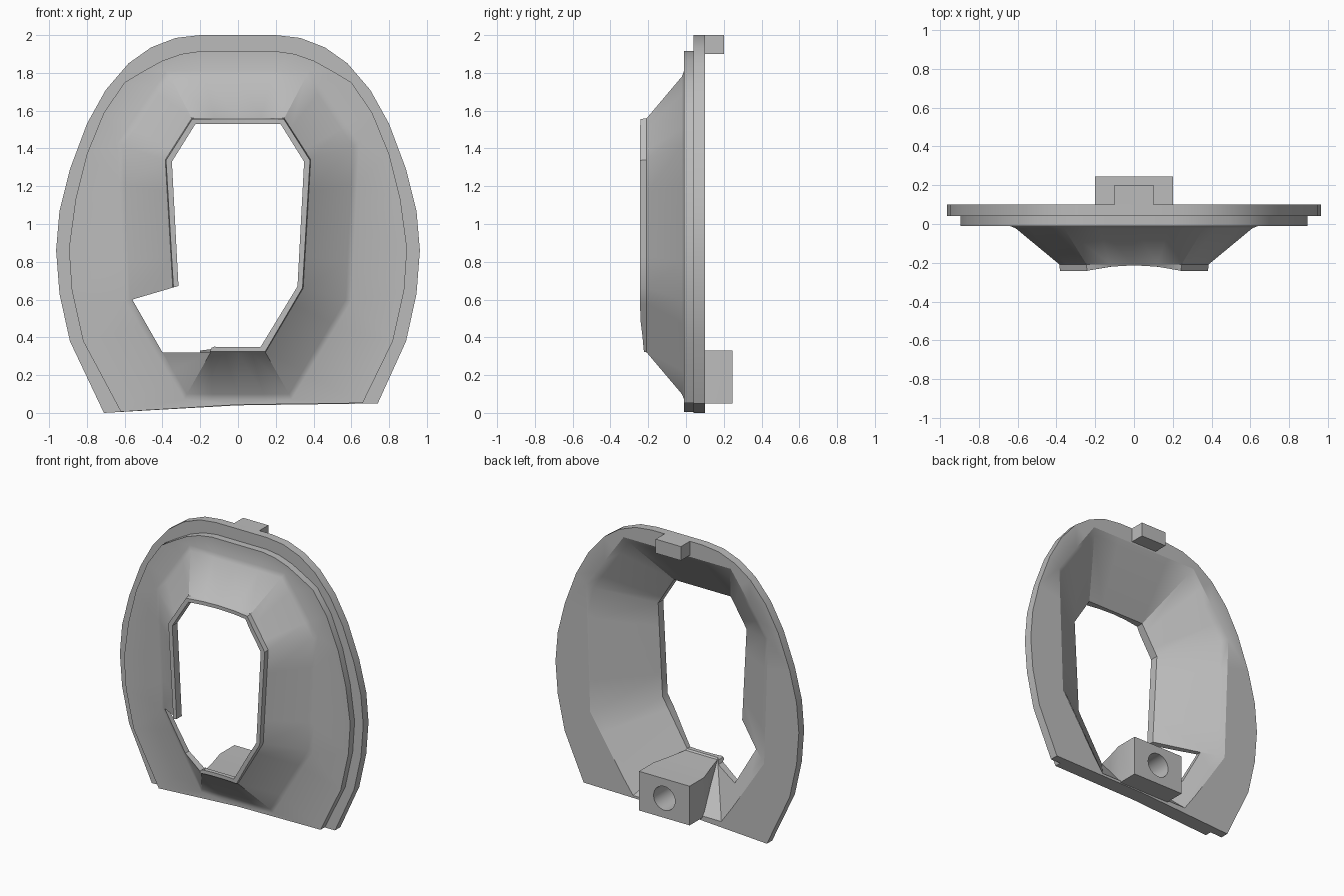
import bpy, bmesh, math
from mathutils import Vector

cube = bpy.data.objects.get("Cube")
if cube:
    bpy.data.objects.remove(cube, do_unlink=True)

grey = bpy.data.materials.new("plain grey")
grey.use_nodes = True
grey.diffuse_color = (0.5, 0.5, 0.5, 1)
grey.node_tree.nodes["Principled BSDF"].inputs["Base Color"].default_value = (0.5, 0.5, 0.5, 1)


def finish(bm, name):
    bmesh.ops.recalc_face_normals(bm, faces=bm.faces[:])
    mesh = bpy.data.meshes.new(name)
    bm.to_mesh(mesh)
    bm.free()
    mesh.materials.append(grey)
    obj = bpy.data.objects.new(name, mesh)
    bpy.context.collection.objects.link(obj)
    return obj


def bridge(bm, a, b):
    for i in range(len(a)):
        j = (i + 1) % len(a)
        bm.faces.new((a[i], a[j], b[j], b[i]))


def fill_between(bm, a, b):
    edges = []
    for loop in (a, b):
        for i, v in enumerate(loop):
            w = loop[(i + 1) % len(loop)]
            edges.append(bm.edges.get((v, w)) or bm.edges.new((v, w)))
    bmesh.ops.triangle_fill(bm, edges=edges, use_beauty=True, normal=(0, 1, 0))


def prism(name, points, y0, y1):
    """Extrude an x-z polygon along y."""
    bm = bmesh.new()
    a, b = ([bm.verts.new((x, y, z)) for x, z in points] for y in (y0, y1))
    bridge(bm, a, b)
    bm.faces.new(a)
    bm.faces.new(b)
    return finish(bm, name)


def cut(obj, cutter):
    mod = obj.modifiers.new("cut", 'BOOLEAN')
    mod.operation, mod.solver, mod.object = 'DIFFERENCE', 'EXACT', cutter
    graph = bpy.context.evaluated_depsgraph_get()
    mesh = bpy.data.meshes.new_from_object(obj.evaluated_get(graph))
    obj.modifiers.clear()
    obj.data = mesh
    bpy.data.objects.remove(cutter, do_unlink=True)


def smooth(obj):
    bpy.ops.object.select_all(action='DESELECT')
    obj.select_set(True)
    bpy.context.view_layer.objects.active = obj
    bpy.ops.object.shade_smooth_by_angle(angle=math.radians(30))


# Outlines: right half from the top down, then the uneven bottom, then mirrored
def outline(half, bottom):
    return half + bottom + [(-x, z) for x, z in reversed(half[:-1])]


plate = outline([(.2, 2), (.33, 1.985), (.46, 1.935), (.58, 1.85), (.7, 1.71), (.8, 1.53),
                 (.89, 1.29), (.945, 1.07), (.963, .86), (.945, .63), (.89, .38), (.74, .05)],
                [(0, .04), (-.71, 0)])
step = outline([(.2, 1.915), (.3, 1.9), (.4, 1.865), (.5, 1.81), (.6, 1.75), (.71, 1.59),
                (.8, 1.37), (.86, 1.13), (.895, .87), (.88, .65), (.82, .38), (.66, .052)],
               [(0, .043), (-.62, .006)])


def octagon(half, parts=4):
    """Mirror four corners and split every edge evenly."""
    pts = [Vector(p) for p in half + [(-x, z) for x, z in reversed(half)]]
    return [p.lerp(pts[(i + 1) % 8], k / parts) for i, p in enumerate(pts) for k in range(parts)]


def grow(points, d):
    cz = 0.9
    return [(x * (1 + d / .6), max(.062, cz + (z - cz) * (1 + d / .85))) for x, z in points]


base = octagon([(.36, 1.78), (.61, 1.41), (.57, .6), (.27, .1)])
rim = octagon([(.245, 1.56), (.385, 1.34), (.345, .66), (.145, .32)])
opening = octagon([(.225, 1.53), (.35, 1.33), (.315, .67), (.12, .35)])
hollow = octagon([(.4, 1.85), (.68, 1.45), (.65, .58), (.33, .085)])


def lip_y(x):
    return -.213 - .03 * min(1, (x / .25) ** 2)


# Stepped plate with a hollow funnel and lip
bm = bmesh.new()


def ring(points, y):
    return [bm.verts.new((x, y(x) if callable(y) else y, z)) for x, z in points]


plate_back, plate_front = ring(plate, .1), ring(plate, .04)
step_back, step_front = ring(step, .04), ring(step, -.01)
funnel = [ring(grow(base, .03), -.01), ring(base, -.022), ring(rim, -.208),
          ring(grow(rim, -.006), lip_y), ring(opening, lip_y), ring(opening, -.185),
          ring(hollow, .075), ring(grow(hollow, .035), .1)]
for a, b in [(plate_back, plate_front), (plate_front, step_back), (step_back, step_front)]:
    bridge(bm, a, b)
for a, b in zip(funnel, funnel[1:]):
    bridge(bm, a, b)
fill_between(bm, step_front, funnel[0])
fill_between(bm, plate_back, funnel[-1])
shell = finish(bm, "funnel_plate")

# Notch through the lower right of the funnel
cut(shell, prism("notch_cutter", [(-.56, .6), (-.4, .32), (-.15, .32), (-.14, .345), (-.1, .36),
                                  (-.1, .735)], -.4, .4))
smooth(shell)

# Top tab
prism("top_tab", [(-.1, 1.9), (.1, 1.9), (.1, 2), (-.1, 2)], .06, .2)

# Bottom block, tapering forward into the funnel, with a round socket in its back
bm = bmesh.new()
sections = [(.2, .245, .05, .33), (.2, .08, .05, .33), (.16, -.05, .17, .335), (.125, -.18, .31, .34)]
rings = [[bm.verts.new(p) for p in ((-w, y, lo), (w, y, lo), (w, y, hi), (-w, y, hi))]
         for w, y, lo, hi in sections]
for a, b in zip(rings, rings[1:]):
    bridge(bm, a, b)
bm.faces.new(rings[0])
bm.faces.new(rings[-1])
block = finish(bm, "bottom_block")
circle = [(.085 * math.cos(math.tau * i / 32), .19 + .085 * math.sin(math.tau * i / 32))
          for i in range(32)]
cut(block, prism("socket_cutter", circle, .03, .4))
smooth(block)
